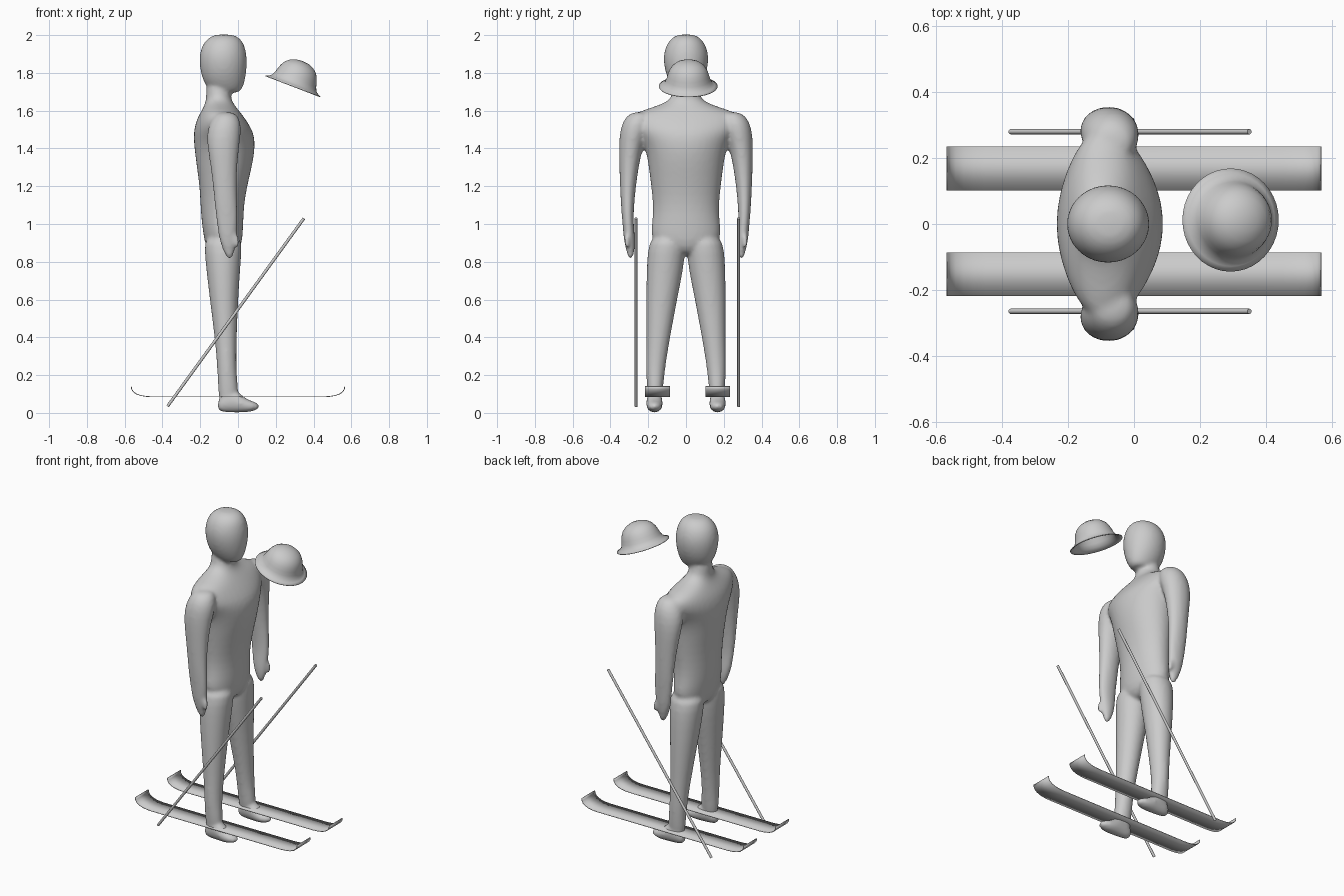
import bpy, bmesh, math
from mathutils import Vector, Matrix

grey = bpy.data.materials.new("plain grey")
grey.diffuse_color = (0.6, 0.6, 0.6, 1)


def finish(bm, name, angle=None):
    """Turn a bmesh into a named object, optionally smooth shaded."""
    bmesh.ops.recalc_face_normals(bm, faces=bm.faces)
    mesh = bpy.data.meshes.new(name)
    bm.to_mesh(mesh)
    bm.free()
    mesh.materials.append(grey)
    obj = bpy.data.objects.new(name, mesh)
    bpy.context.collection.objects.link(obj)
    if angle is not None:
        bpy.ops.object.select_all(action='DESELECT')
        obj.select_set(True)
        bpy.context.view_layer.objects.active = obj
        bpy.ops.object.shade_smooth_by_angle(angle=math.radians(angle))
    return obj


def loft(bm, sections, along='z', side=1, n=20):
    """Skin oval rings; each section is (position, a0, a1, y0, y1)."""
    rings = []
    for pos, a0, a1, y0, y1 in sections:
        ring = []
        for i in range(n):
            t = 2 * math.pi * i / n
            a = (a0 + a1) / 2 + (a1 - a0) / 2 * math.cos(t)
            y = side * ((y0 + y1) / 2 + (y1 - y0) / 2 * math.sin(t))
            ring.append(bm.verts.new((a, y, pos) if along == 'z' else (pos, y, a)))
        rings.append(ring)
    for r, s in zip(rings, rings[1:]):
        for i in range(n):
            bm.faces.new((r[i], r[(i + 1) % n], s[(i + 1) % n], s[i]))
    bm.faces.new(rings[0][::-1])
    bm.faces.new(rings[-1])


# Body: torso, neck and head
bm = bmesh.new()
loft(bm, [(z, a, b, -h, h) for z, a, b, h in (
    (0.83, -0.13, -0.02, 0.06), (0.88, -0.175, 0.02, 0.17), (0.95, -0.185, 0.027, 0.19),
    (1.02, -0.195, 0.03, 0.18), (1.1, -0.2, 0.033, 0.176), (1.2, -0.205, 0.05, 0.187),
    (1.3, -0.22, 0.075, 0.2), (1.38, -0.23, 0.09, 0.212), (1.45, -0.238, 0.092, 0.24),
    (1.5, -0.235, 0.077, 0.285), (1.55, -0.222, 0.045, 0.3), (1.59, -0.2, 0.015, 0.275),
    (1.62, -0.183, -0.01, 0.17), (1.65, -0.17, -0.032, 0.09), (1.69, -0.17, -0.04, 0.07),
    (1.76, -0.17, -0.04, 0.07))])
loft(bm, [(z, a, b, -h, h) for z, a, b, h in (
    (1.695, -0.11, 0.0, 0.04), (1.705, -0.145, 0.017, 0.06), (1.74, -0.178, 0.034, 0.083),
    (1.79, -0.197, 0.044, 0.107), (1.85, -0.206, 0.05, 0.12), (1.9, -0.205, 0.047, 0.12),
    (1.95, -0.19, 0.035, 0.105), (1.985, -0.16, 0.012, 0.078), (2.005, -0.12, -0.03, 0.04))])

for side in (-1, 1):
    # Arm and hand
    loft(bm, [
        (0.815, -0.055, -0.035, 0.285, 0.303), (0.84, -0.072, -0.02, 0.275, 0.312),
        (0.89, -0.092, -0.012, 0.268, 0.325), (0.95, -0.107, -0.005, 0.272, 0.333),
        (1.02, -0.115, 0.0, 0.278, 0.338), (1.1, -0.125, -0.003, 0.274, 0.345),
        (1.2, -0.133, -0.008, 0.265, 0.35), (1.32, -0.148, -0.002, 0.247, 0.354),
        (1.42, -0.165, 0.008, 0.225, 0.356), (1.5, -0.165, 0.02, 0.19, 0.35),
        (1.56, -0.14, 0.01, 0.18, 0.328), (1.595, -0.11, -0.02, 0.2, 0.285)], side=side)
    # Thumb
    loft(bm, [
        (0.875, -0.012, 0.004, 0.305, 0.323), (0.9, -0.024, 0.008, 0.3, 0.328),
        (0.96, -0.05, 0.0, 0.293, 0.325)], side=side)
    # Leg
    loft(bm, [
        (0.05, -0.1, -0.005, 0.13, 0.2), (0.12, -0.106, 0.005, 0.122, 0.206),
        (0.2, -0.109, -0.007, 0.114, 0.212), (0.3, -0.115, -0.008, 0.1, 0.212),
        (0.4, -0.125, -0.006, 0.083, 0.21), (0.6, -0.15, 0.002, 0.046, 0.212),
        (0.75, -0.168, 0.012, 0.015, 0.21), (0.85, -0.178, 0.02, 0.003, 0.205),
        (0.95, -0.18, 0.025, 0.0, 0.187)], side=side)
    # Foot
    loft(bm, [(x, a, b, 0.167 - h, 0.167 + h) for x, a, b, h in (
        (-0.11, 0.02, 0.05, 0.016), (-0.09, 0.003, 0.1, 0.034), (-0.04, 0.0, 0.13, 0.041),
        (0.0, 0.0, 0.115, 0.044), (0.04, 0.002, 0.075, 0.045), (0.08, 0.008, 0.062, 0.039),
        (0.105, 0.018, 0.05, 0.022), (0.112, 0.026, 0.042, 0.01))], along='x', side=side)

body = finish(bm, "skier_body", 180)
sub = body.modifiers.new("round", 'SUBSURF')
sub.levels = sub.render_levels = 1
fuse = body.modifiers.new("fuse", 'REMESH')
fuse.mode = 'VOXEL'
fuse.voxel_size = 0.01
fuse.use_smooth_shade = True
relax = body.modifiers.new("relax", 'SMOOTH')
relax.factor = 0.5
relax.iterations = 8

# Skis: thin strips with both ends curled up
half = [(0.0, 0.085), (0.45, 0.085), (0.485, 0.087), (0.515, 0.092), (0.54, 0.101),
        (0.555, 0.113), (0.563, 0.126), (0.565, 0.141)]
path = [(-x, z) for x, z in half[:0:-1]] + half[1:]
for name, y in (("left_ski", 0.168), ("right_ski", -0.152)):
    bm = bmesh.new()
    rows = [[bm.verts.new((x, y + w, z)) for w in (-0.066, 0.066)] for x, z in path]
    for a, b in zip(rows, rows[1:]):
        bm.faces.new((a[0], b[0], b[1], a[1]))
    ski = finish(bm, name, 30)
    thick = ski.modifiers.new("thickness", 'SOLIDIFY')
    thick.thickness = 0.004
    thick.offset = 0

# Poles: slim slanted rods
for name, y in (("left_pole", 0.279), ("right_pole", -0.264)):
    a, b = Vector((-0.373, y, 0.035)), Vector((0.349, y, 1.03))
    turn = (b - a).to_track_quat('Z', 'Y').to_matrix().to_4x4()
    bm = bmesh.new()
    bmesh.ops.create_cone(bm, cap_ends=True, segments=12, radius1=0.008, radius2=0.008,
                          depth=(b - a).length, matrix=Matrix.Translation((a + b) / 2) @ turn)
    finish(bm, name, 40)

# Hat: tilted hollow dome with a flared brim
profile = [(0.156, 0.0), (0.14, 0.006), (0.125, 0.018), (0.116, 0.038), (0.11, 0.06),
           (0.102, 0.083), (0.088, 0.107), (0.065, 0.126), (0.035, 0.138), (0.0, 0.142)]
bm = bmesh.new()
pts = [bm.verts.new((r, 0, h)) for r, h in profile]
edges = [bm.edges.new(p) for p in zip(pts, pts[1:])]
bmesh.ops.spin(bm, geom=pts + edges, cent=(0, 0, 0), axis=(0, 0, 1),
               angle=2 * math.pi, steps=40)
bmesh.ops.remove_doubles(bm, verts=bm.verts, dist=0.0005)
bmesh.ops.transform(bm, verts=bm.verts, matrix=Matrix.Translation((0.292, 0.012, 1.73))
                    @ Matrix.Rotation(math.radians(21), 4, 'Y'))
hat = finish(bm, "hat", 50)
thick = hat.modifiers.new("thickness", 'SOLIDIFY')
thick.thickness = 0.004
